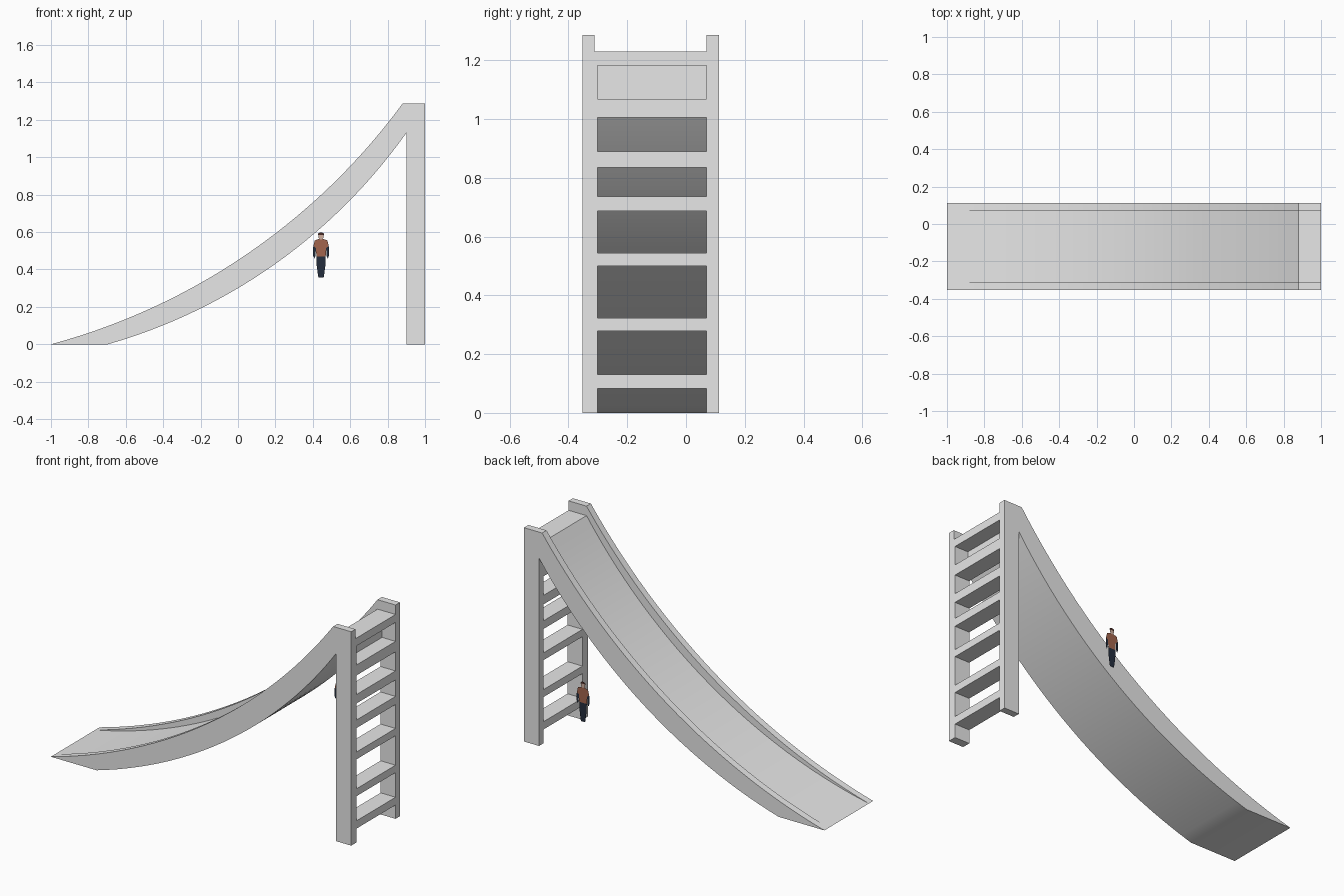
import bpy, bmesh, math
from mathutils import Vector

cube = bpy.data.objects.get("Cube")
if cube:
    bpy.data.objects.remove(cube, do_unlink=True)


def material(name, rgb):
    m = bpy.data.materials.new(name)
    m.use_nodes = True
    m.diffuse_color = (*rgb, 1)
    m.node_tree.nodes["Principled BSDF"].inputs["Base Color"].default_value = (*rgb, 1)
    return m


grey = material("light grey", (0.8, 0.8, 0.8))
rust = material("rust shirt", (0.36, 0.13, 0.075))
navy = material("dark navy", (0.017, 0.027, 0.047))
skin = material("skin", (0.62, 0.42, 0.34))
hair = material("dark brown hair", (0.07, 0.025, 0.02))


def plate(name, outline, y, mat, depth=0):
    """Fill an x-z outline at y and, given a depth, extrude it towards +y."""
    bm = bmesh.new()
    face = bm.faces.new([bm.verts.new((x, y, z)) for x, z in outline])
    if depth:
        moved = bmesh.ops.extrude_face_region(bm, geom=[face])["geom"]
        verts = [v for v in moved if isinstance(v, bmesh.types.BMVert)]
        bmesh.ops.translate(bm, verts=verts, vec=(0, depth, 0))
        bmesh.ops.recalc_face_normals(bm, faces=bm.faces)
    mesh = bpy.data.meshes.new(name)
    bm.to_mesh(mesh)
    bm.free()
    mesh.materials.append(mat)
    obj = bpy.data.objects.new(name, mesh)
    bpy.context.collection.objects.link(obj)
    return obj


def box(x0, x1, z0, z1):
    return [(x0, z0), (x1, z0), (x1, z1), (x0, z1)]


def arc(a, b, c, steps=28):
    """Points on the circle from a through b to c."""
    a, b, c = Vector(a), Vector(b), Vector(c)
    u, v = b - a, c - a
    d = 2 * (u.x * v.y - u.y * v.x)
    centre = a + Vector((v.y * u.length_squared - u.y * v.length_squared,
                         u.x * v.length_squared - v.x * u.length_squared)) / d
    r = (a - centre).length
    start, end = (math.atan2(*(p - centre).yx) for p in (a, c))
    angles = [start + (end - start) * i / steps for i in range(steps + 1)]
    return [(centre.x + r * math.cos(t), centre.y + r * math.sin(t)) for t in angles]


RIGHT, LEFT = -0.352, 0.112
IN_RIGHT, IN_LEFT = -0.311, 0.07
POST_IN = -0.301
rail_top = arc((-1, 0), (0, 0.45), (0.88, 1.287))
floor = arc((-1, 0), (-0.3, 0.232), (0.88, 1.23))
underside = arc((0.9, 1.13), (0, 0.3), (-0.695, 0))

# Side panels: rail and ladder post in one piece
side = rail_top + [(1, 1.287), (1, 0), (0.9, 0)] + underside
smooth = [plate("right_side", side, RIGHT, grey, IN_RIGHT - RIGHT),
          plate("left_side", side, IN_LEFT, grey, LEFT - IN_LEFT)]

# Sliding bed with the top deck and the wall behind the top opening
bed = floor + [(1, 1.23), (1, 1.182), (0.91, 1.182),
               (0.91, 1.06), (0.9, 1.06)] + underside
smooth.append(plate("slide_bed", bed, IN_RIGHT, grey, IN_LEFT - IN_RIGHT))

# The right post is a little wider than its rail
plate("right_post_lining", box(0.9, 1, 0, 1.182), IN_RIGHT, grey, POST_IN - IN_RIGHT)

# Ladder rungs
rungs = [(0.083, 0.13), (0.278, 0.323), (0.5, 0.544),
         (0.688, 0.737), (0.836, 0.89), (1.005, 1.068)]
for i, (z0, z1) in enumerate(rungs):
    plate(f"rung_{i + 1}", box(0.9, 1, z0, z1), POST_IN, grey, IN_LEFT - POST_IN)

for obj in bpy.context.selected_objects:
    obj.select_set(False)
for obj in smooth:
    obj.select_set(True)
bpy.context.view_layer.objects.active = smooth[0]
bpy.ops.object.shade_smooth_by_angle(angle=math.radians(20))

# Flat standing figure; outlines are relative to its centre line
CX = 0.444


def figure_part(name, outline, mat, mirror=1):
    pts = [(CX + mirror * x, z) for x, z in outline]
    plate(name, pts if mirror > 0 else pts[::-1], 0.345, mat)


figure_part("figure_hair", [(-0.016, 0.584), (0.016, 0.584), (0.015, 0.592),
                            (0.007, 0.597), (-0.007, 0.597), (-0.015, 0.592)], hair)
figure_part("figure_face", [(-0.006, 0.56), (0.006, 0.56), (0.012, 0.568),
                            (0.015, 0.584), (-0.015, 0.584), (-0.012, 0.568)], skin)
figure_part("figure_shirt", [(-0.025, 0.47), (0.025, 0.47), (0.027, 0.515), (0.041, 0.525),
                             (0.034, 0.555), (0.006, 0.565), (-0.006, 0.565),
                             (-0.034, 0.555), (-0.041, 0.525), (-0.027, 0.515)], rust)
for label, s in (("left", 1), ("right", -1)):
    figure_part(f"figure_{label}_arm", [(0.03, 0.47), (0.036, 0.458), (0.043, 0.475),
                                        (0.043, 0.51), (0.041, 0.525), (0.027, 0.515)], navy, s)
    figure_part(f"figure_{label}_leg", [(0, 0.357), (0.014, 0.357), (0.017, 0.375),
                                        (0.023, 0.42), (0.025, 0.47), (0, 0.47)], navy, s)
